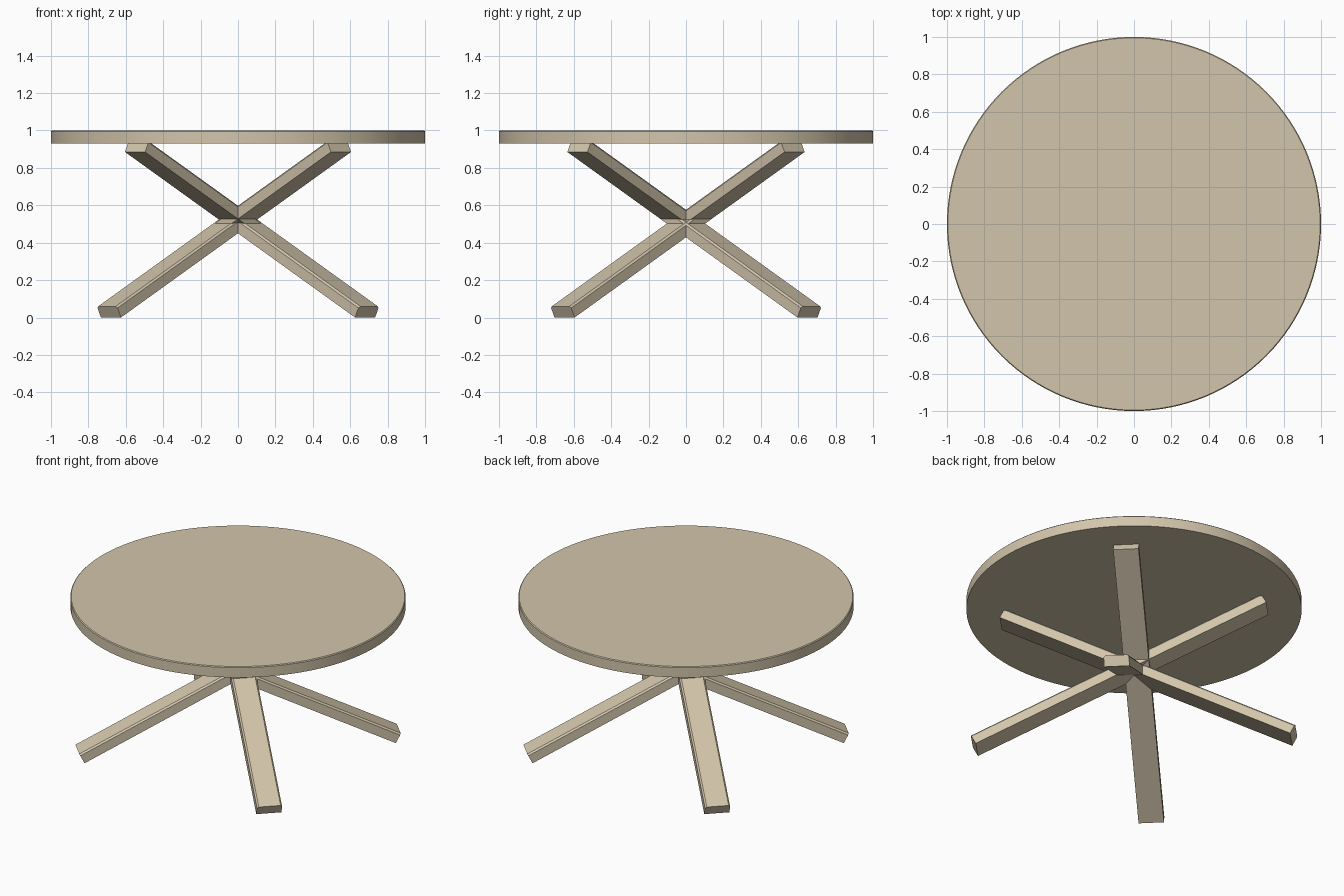
import bpy, bmesh, math
from mathutils import Vector, Matrix

if "Cube" in bpy.data.objects:
    bpy.data.objects.remove(bpy.data.objects["Cube"], do_unlink=True)

# Pale wood, shared by every part
wood = bpy.data.materials.new("pale_wood")
wood.use_nodes = True
colour = (0.65, 0.56, 0.41, 1)
wood.diffuse_color = colour
wood.node_tree.nodes["Principled BSDF"].inputs["Base Color"].default_value = colour


def add_object(name, bm):
    bmesh.ops.recalc_face_normals(bm, faces=bm.faces)
    mesh = bpy.data.meshes.new(name)
    bm.to_mesh(mesh)
    bm.free()
    mesh.materials.append(wood)
    obj = bpy.data.objects.new(name, mesh)
    bpy.context.collection.objects.link(obj)
    return obj


# Round top with a slightly eased rim
bm = bmesh.new()
bmesh.ops.create_cone(bm, cap_ends=True, segments=128, radius1=1, radius2=1,
                      depth=0.07, matrix=Matrix.Translation((0, 0, 0.965)))
rim = [e for e in bm.edges if all(v.co.z > 0.99 for v in e.verts)]
bmesh.ops.bevel(bm, geom=rim, offset=0.005, segments=1, affect='EDGES')
top = add_object("table_top", bm)
bpy.ops.object.select_all(action='DESELECT')
top.select_set(True)
bpy.context.view_layer.objects.active = top
bpy.ops.object.shade_smooth_by_angle(angle=math.radians(30))

# Crossing beams: each runs from a foot to the opposite side of the top
WIDTH, HEIGHT, CHAMFER = 0.152, 0.067, 0.01
PROFILE = [(-WIDTH / 2, -HEIGHT / 2), (WIDTH / 2, -HEIGHT / 2),
           (WIDTH / 2, HEIGHT / 2 - CHAMFER), (WIDTH / 2 - CHAMFER, HEIGHT / 2),
           (-WIDTH / 2 + CHAMFER, HEIGHT / 2), (-WIDTH / 2, HEIGHT / 2 - CHAMFER)]


def beam(name, sx, sy):
    """Chamfered bar whose foot lies towards (sx, sy), set slightly off centre."""
    foot = Vector((sx * 0.69, sy * 0.66, 0.03))
    head = Vector((-sx * 0.54, -sy * 0.57, 0.915))
    axis = (head - foot).normalized()
    side = axis.cross(Vector((0, 0, 1))).normalized()
    up = side.cross(axis)
    bm = bmesh.new()
    start = bm.faces.new([bm.verts.new(foot + side * a + up * b) for a, b in PROFILE])
    result = bmesh.ops.extrude_face_region(bm, geom=[start], use_keep_orig=True)
    moved = [g for g in result["geom"] if isinstance(g, bmesh.types.BMVert)]
    bmesh.ops.translate(bm, verts=moved, vec=head - foot)
    add_object(name, bm)


for depth, sy in (("front", -1), ("back", 1)):
    for hand, sx in (("right", -1), ("left", 1)):
        beam(f"{depth}_{hand}_leg", sx, sy)
